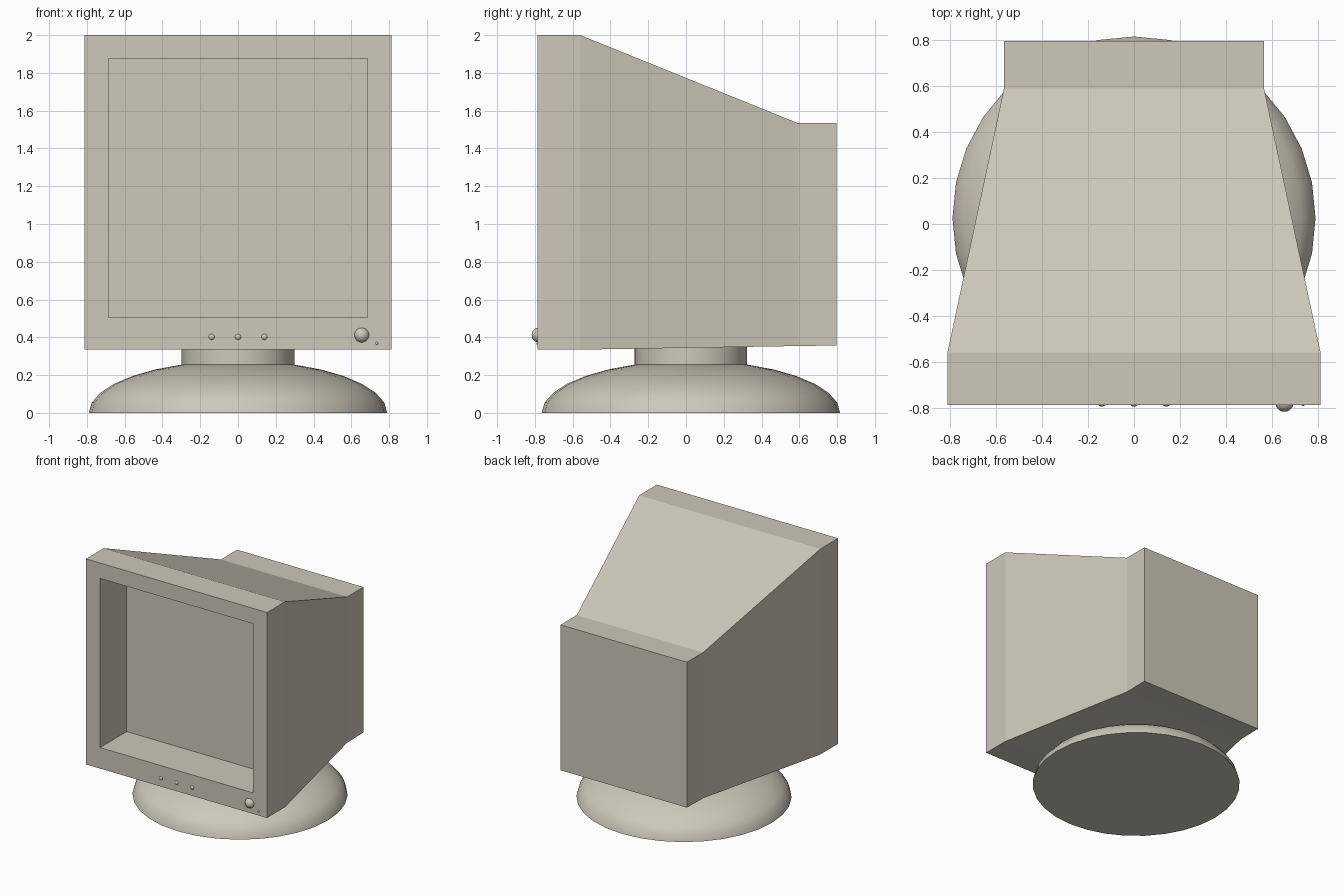
import bpy, bmesh, math

if "Cube" in bpy.data.objects:
    bpy.data.objects.remove(bpy.data.objects["Cube"])

beige = bpy.data.materials.new("warm beige plastic")
beige.diffuse_color = (0.61, 0.58, 0.49, 1)
beige.use_nodes = True
beige.node_tree.nodes["Principled BSDF"].inputs["Base Color"].default_value = beige.diffuse_color


def finish(name, bm, smooth=False):
    bmesh.ops.recalc_face_normals(bm, faces=bm.faces[:])
    mesh = bpy.data.meshes.new(name)
    bm.to_mesh(mesh)
    bm.free()
    mesh.materials.append(beige)
    ob = bpy.data.objects.new(name, mesh)
    bpy.context.collection.objects.link(ob)
    if smooth:
        bpy.ops.object.select_all(action='DESELECT')
        ob.select_set(True)
        bpy.context.view_layer.objects.active = ob
        bpy.ops.object.shade_smooth_by_angle(angle=math.radians(35))
    return ob


def loft(name, rings, smooth=False):
    """Skin a stack of equal-count point rings and cap both ends."""
    bm = bmesh.new()
    loops = [[bm.verts.new(p) for p in ring] for ring in rings]
    n = len(loops[0])
    for a, b in zip(loops, loops[1:]):
        for i in range(n):
            j = (i + 1) % n
            bm.faces.new((a[i], a[j], b[j], b[i]))
    bm.faces.new(loops[0])
    bm.faces.new(loops[-1])
    return finish(name, bm, smooth)


def rect(y, hw, z0, z1):
    return [(-hw, y, z0), (hw, y, z0), (hw, y, z1), (-hw, y, z1)]


def circle(r, z, y=0.026, n=32):
    return [(r * math.cos(math.tau * i / n), y + r * math.sin(math.tau * i / n), z)
            for i in range(n)]


def ball(name, x, y, z, r):
    bm = bmesh.new()
    bmesh.ops.create_uvsphere(bm, u_segments=24, v_segments=12, radius=r)
    bmesh.ops.translate(bm, verts=bm.verts[:], vec=(x, y, z))
    return finish(name, bm, True)


# Housing: sunken screen, bezel, tapered shell and rear box in one skin
FRONT = -0.787
loft("housing", [
    rect(FRONT + 0.34, 0.685, 0.505, 1.875),
    rect(FRONT, 0.685, 0.505, 1.875),
    rect(FRONT, 0.812, 0.335, 2.0),
    rect(-0.56, 0.812, 0.335, 2.0),
    rect(0.59, 0.566, 0.354, 1.535),
    rect(0.797, 0.566, 0.357, 1.535),
])

# Domed foot: the lower rings of a flattened half sphere
steps = [math.radians(11.25 * k) for k in range(7)]
loft("base", [circle(0.79 * math.cos(t), 0.276 * math.sin(t)) for t in steps], True)

# Swivel neck
loft("neck", [circle(0.298, 0.22), circle(0.298, 0.40)], True)

# Control buttons, power knob and small indicator
for i, x in enumerate((-0.14, 0, 0.14)):
    ball(f"button_{i + 1}", x, -0.776, 0.402, 0.019)
ball("power_knob", 0.655, -0.777, 0.412, 0.04)
ball("indicator", 0.735, -0.784, 0.368, 0.008)
